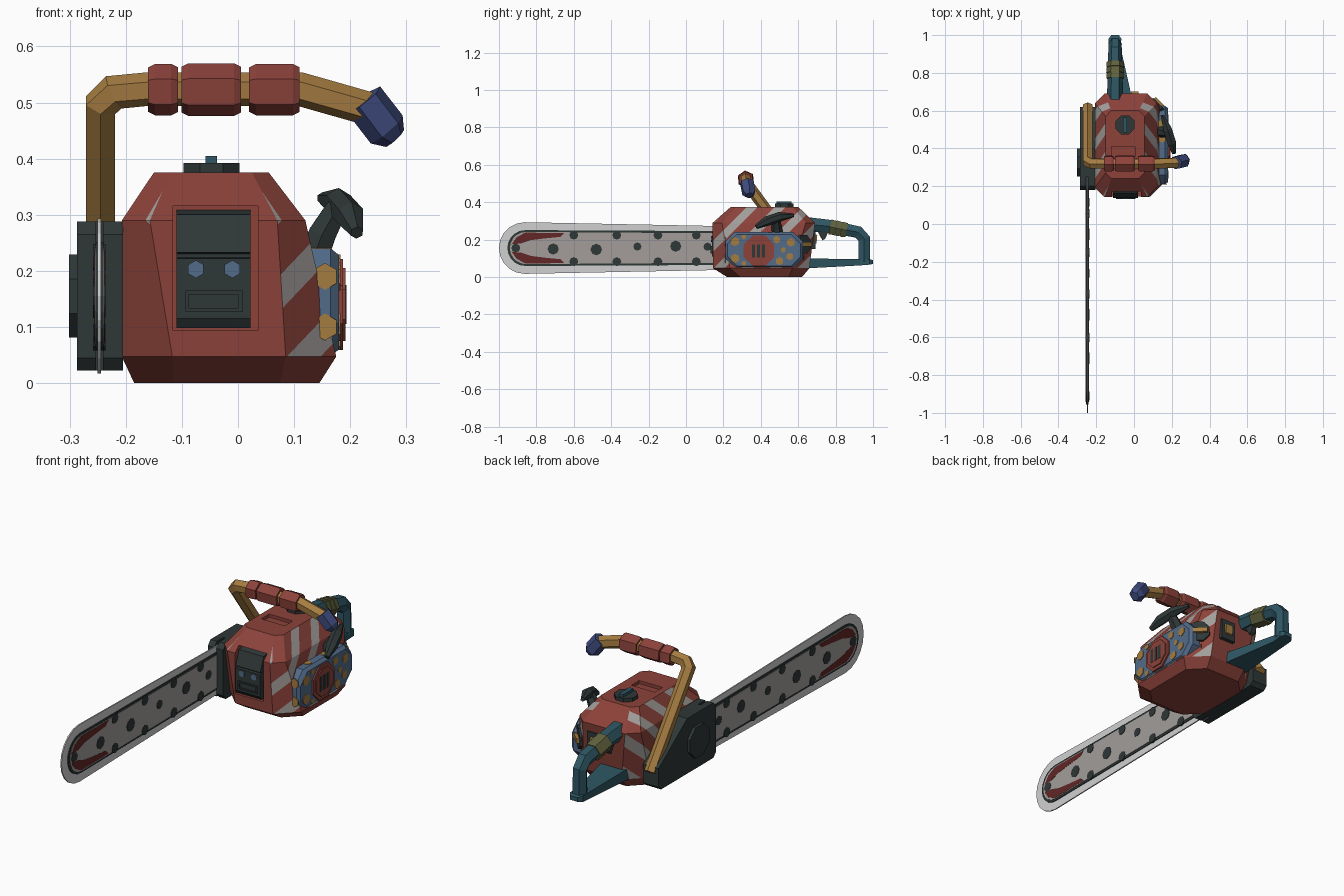
import bpy, bmesh, math
from mathutils import Vector as V

if "Cube" in bpy.data.objects:
    bpy.data.objects.remove(bpy.data.objects["Cube"])


def mat(name, rgb):
    m = bpy.data.materials.new(name)
    m.diffuse_color = [(c / 255 / 12.92 if c < 11 else ((c / 255 + .055) / 1.055) ** 2.4) for c in rgb] + [1]
    m.use_nodes = True
    m.node_tree.nodes["Principled BSDF"].inputs["Base Color"].default_value = m.diffuse_color
    return m


RED = mat("faded_red", (140, 66, 58))
GREY = mat("steel_grey", (163, 158, 155))
DARK = mat("charcoal", (47, 55, 55))
CHAIN = mat("pale_grey", (208, 208, 208))
TAN = mat("ochre", (165, 124, 65))
VIOLET = mat("indigo_blue", (62, 74, 125))
TEAL = mat("teal", (46, 86, 99))
OLIVE = mat("olive", (97, 98, 62))
BLUE = mat("slate_blue", (82, 107, 137))
BLOOD = mat("dark_red", (98, 38, 38))


def loft(name, rings, m):
    """Join rings of points into a closed solid."""
    bm = bmesh.new()
    rs = [[bm.verts.new(p) for p in r] for r in rings]
    n = len(rs[0])
    for a, b in zip(rs, rs[1:]):
        for i in range(n):
            bm.faces.new((a[i], a[(i + 1) % n], b[(i + 1) % n], b[i]))
    bm.faces.new(rs[0])
    bm.faces.new(rs[-1])
    bmesh.ops.recalc_face_normals(bm, faces=bm.faces)
    me = bpy.data.meshes.new(name)
    bm.to_mesh(me)
    bm.free()
    me.materials.append(m)
    ob = bpy.data.objects.new(name, me)
    bpy.context.collection.objects.link(ob)
    return ob


def side(name, pts, x0, x1, m):
    """Extrude a (y, z) profile along x."""
    return loft(name, [[(x, y, z) for y, z in pts] for x in (x0, x1)], m)


def box(name, x0, x1, y0, y1, z0, z1, m):
    return side(name, [(y0, z0), (y1, z0), (y1, z1), (y0, z1)], x0, x1, m)


def octa(u0, u1, v0, v1, c):
    return [(u0 + c, v0), (u1 - c, v0), (u1, v0 + c), (u1, v1 - c),
            (u1 - c, v1), (u0 + c, v1), (u0, v1 - c), (u0, v0 + c)]


def tube(name, path, radii, m, sides=6, ref=(0, 0, 1), turn=0.5):
    """Mitred polygon tube along a path."""
    path = [V(p) for p in path]
    if not isinstance(radii, (list, tuple)):
        radii = [radii] * len(path)
    rings, ref = [], V(ref)
    for i, p in enumerate(path):
        a = (p - path[i - 1]).normalized() if i else (path[1] - p).normalized()
        b = (path[i + 1] - p).normalized() if i < len(path) - 1 else a
        d = (a + b).normalized()
        s = d.cross(ref).normalized()
        u = s.cross(d)
        mitre = 1 / max(.6, d.dot(a))
        bend = (b - a).normalized() if (b - a).length > 1e-4 else V((0, 0, 0))
        ring = []
        for k in range(sides):
            t = 2 * math.pi * (k + turn) / sides
            o = (s * math.cos(t) + u * math.sin(t)) * radii[i]
            ring.append(p + o + bend * o.dot(bend) * (mitre - 1))
        rings.append(ring)
    return loft(name, rings, m)


def disc(name, p, n, r, h, m, sides=8):
    p, n = V(p), V(n).normalized()
    return tube(name, [p, p + n * h], r, m, sides, (0, 1, 0) if abs(n.z) > .8 else (0, 0, 1))


# Engine body: stacked octagons with diagonal stripes on the flanks
levels = [(0, -.185, .145, .22, .62, .07), (.047, -.207, .175, .145, .66, .09),
          (.29, -.207, .12, .142, .69, .05), (.375, -.15, .055, .24, .6, .03)]
body = loft("engine_body", [[(x, y, z) for x, y in octa(*o)] for z, *o in levels], RED)
body.data.materials.append(GREY)
PERIOD, WIDTH, START = .15, .06, -.2
bm = bmesh.new()
bm.from_mesh(body.data)
for i in range(7):
    for off in (0, WIDTH):
        bmesh.ops.bisect_plane(bm, geom=bm.verts[:] + bm.edges[:] + bm.faces[:],
                               plane_co=(0, START + i * PERIOD + off, 0), plane_no=(0, 1, -1))
for f in bm.faces:
    c = f.calc_center_median()
    if abs(f.normal.x) > .3 and f.normal.z > -.25 and (c.x > 0 or c.z > .28 or c.y > .4):
        f.material_index = int((c.y - c.z - START) % PERIOD < WIDTH)
bm.to_mesh(body.data)
bm.free()

# Recesses for the exhaust and top vent
for ext in ((-.116, .036, .1, .2, .094, .316), (-.12, .005, .35, .41, .36, .42)):
    cutter = box("recess_cutter", *ext, RED)
    cutter.hide_render = True
    mod = body.modifiers.new("recess", "BOOLEAN")
    mod.object, mod.operation, mod.solver = cutter, "DIFFERENCE", "EXACT"
    bpy.context.view_layer.objects.active = body
    bpy.ops.object.modifier_apply(modifier=mod.name)
    bpy.data.objects.remove(cutter)

# Exhaust box with two painted eyes and a mouth frame
side("exhaust_box", [(.21, .098), (.15, .098), (.138, .115), (.138, .222), (.15, .224), (.15, .23),
                     (.138, .233), (.165, .3), (.21, .311)], -.11, .022, DARK)
for x in (-.075, -.01):
    disc("painted_eye", (x, .139, .203), (0, -1, 0), .016, .004, BLUE, 6)
for i, e in enumerate(((-.094, .008, .158, .165), (-.094, .008, .127, .134),
                       (-.094, -.087, .134, .158), (.001, .008, .134, .158))):
    box("mouth_frame", e[0], e[1], .132, .14, e[2], e[3], DARK)

# Fuel cap on top
disc("fuel_cap", (-.047, .525, .37), (0, 0, 1), .054, .022, DARK)
box("fuel_cap_grip", -.058, -.037, .485, .565, .388, .405, TEAL)

# Guide bar, chain and painted spots
ZC, XB = .155, -.247


def blade(tip, h_tip, h_back, back=.3, n=10):
    arc = [math.pi / 2 + math.pi * i / n for i in range(n + 1)]
    return ([(back, ZC - h_back), (back, ZC + h_back)] +
            [(tip + h_tip + h_tip * math.cos(t), ZC + h_tip * math.sin(t)) for t in arc])


def plate(name, pts, half, m):
    side(name, pts, XB - half, XB + half, m)


plate("chain", blade(-1, .138, .115), .003, CHAIN)
plate("bar_rim", blade(-.955, .096, .09), .007, DARK)
plate("bar_face", blade(-.942, .086, .078), .009, GREY)
spots = [(-.91, .155, .024), (-.71, .15, .03), (-.48, .147, .031), (-.26, .163, .022),
         (-.055, .165, .03), (.115, .162, .022)]
spots += [(y, z, .024) for y in (-.6, -.37, -.15, .055) for z in (.082, .224)]
for y, z, r in spots:
    plate("bar_spot", [(y + r * math.cos(k * math.pi / 4), z + r * math.sin(k * math.pi / 4))
                       for k in range(8)], .011, DARK)
patch = [(-.932, .175), (-.905, .213), (-.86, .237), (-.65, .236), (-.67, .215),
         (-.75, .207), (-.83, .197), (-.88, .18)]
plate("bar_tip_patch_upper", patch, .010, BLOOD)
plate("bar_tip_patch_lower", [(y, 2 * ZC - z) for y, z in patch], .010, BLOOD)

# Clutch cover, split around the bar
cover = [(.2, .022), (.18, .045), (.18, .265), (.2, .288), (.4, .288), (.62, .13), (.62, .04), (.6, .022)]
side("cover_outer", cover, -.287, -.253, DARK)
side("cover_inner", cover, -.241, -.205, DARK)
side("cover_core", [(y if y > .25 else .25, z) for y, z in cover], -.255, -.239, DARK)
disc("cover_boss", (-.285, .325, .155), (-1, 0, 0), .08, .016, DARK)

# Wrap-around front handle with grips and end cap
tube("front_handle", [(-.245, .62, .1), (-.245, .33, .495), (-.222, .32, .518), (-.16, .32, .524),
                      (.11, .32, .524), (.24, .325, .487)], .03, TAN, ref=(0, .81, .58))
for x0, x1, r in ((-.16, -.107, .046), (-.101, .005, .047), (.02, .11, .046)):
    tube("handle_grip", [(x0, .32, .523), (x0 + .012, .32, .523), (x1 - .012, .32, .523), (x1, .32, .523)],
         [r - .006, r, r, r - .006], RED, ref=(0, .81, .58))
tube("handle_end_cap", [(.224, .325, .505), (.265, .336, .452), (.28, .339, .436)],
     [.038, .038, .022], VIOLET, ref=(0, .81, .58))

# Rear handle loop, wraps and trigger
tube("rear_handle", [(-.1, .63, .283), (-.1, .76, .272), (-.1, .92, .24), (-.1, .953, .205), (-.1, .953, .08)],
     [.045, .04, .036, .034, .036], TEAL, ref=(1, 0, 0))
loft("rear_handle_base", [[(x0, y, z0), (x1, y, z0), (x1, y, z1), (x0, y, z1)] for y, x0, x1, z0, z1 in
                          ((.62, -.14, 0, .045, .1), (.93, -.135, -.07, .062, .095),
                           (.98, -.135, -.067, .066, .095), (1, -.12, -.08, .07, .09))], TEAL)
for y in (.77, .8, .83):
    z = .27 - (y - .76) * .2
    tube("handle_wrap", [(-.1, y, z), (-.1, y + .029, z - .006)], [.047, .044], OLIVE, ref=(1, 0, 0))
side("trigger", [(.7, .25), (.76, .24), (.745, .205), (.73, .195)], -.112, -.088, DARK)

# Starter cover on the right with spots and grille
side("starter_frame", octa(.205, .63, .042, .245, .05), .07, .12, DARK)
loft("starter_cover", [[(x, y, z) for y, z in octa(.21 + g, .625 - g, .048 + g, .24 - g, .05)]
                       for x, g in ((.11, 0), (.165, 0), (.18, .012))], BLUE)
for y, z, r in ((.262, .19, .025), (.262, .1, .025), (.31, .215, .014), (.31, .073, .014), (.485, .2, .02),
                (.5, .085, .022), (.56, .185, .023), (.555, .11, .02), (.52, .145, .015)):
    disc("starter_spot", (.179, y, z), (1, 0, 0), r, .004, TAN, 6)
for x in (.125, .155):
    for z in (.19, .1):
        disc("starter_front_spot", (x, .212, z), (0, -1, 0), .011 if x < .13 else .024, .004, TAN, 6)
for x, y in ((.14, .33), (.15, .45), (.14, .53)):
    disc("starter_top_spot", (x, y, .238), (0, 0, 1), .02, .004, TAN, 6)
disc("starter_hub", (.175, .39, .14), (1, 0, 0), .088, .012, RED)
disc("starter_hub_face", (.185, .39, .14), (1, 0, 0), .07, .007, RED)
for y in (.36, .387, .414):
    box("hub_slot", .188, .1935, y - .008, y + .008, .105, .175, DARK)

# Side lever: stem and long pointed head
tube("lever_stem", [(.135, .49, .225), (.15, .485, .265), (.178, .48, .315)], [.03, .028, .022], DARK, ref=(0, 1, 0))
tube("lever_head", [(.212, .375, .268), (.2, .43, .298), (.178, .5, .322), (.15, .575, .33)],
     [.012, .026, .026, .01], DARK)

# Choke knob on the rear right corner
n = V((1, 1, 0)).normalized()
t = V((-1, 1, 0)).normalized()
p = V((.118, .615, .175))
disc("choke_knob", p - n * .03, n, .054, .055, DARK)
tube("choke_knob_grip", [p + n * .028 - t * .042, p + n * .028 + t * .042], .016, TAN, 4)

# Stop switch on the rear face
box("switch_plate", -.035, .045, .66, .692, .15, .25, DARK)
side("switch_toggle", [(.675, .17), (.698, .18), (.702, .225), (.675, .232)], -.015, .025, TAN)
